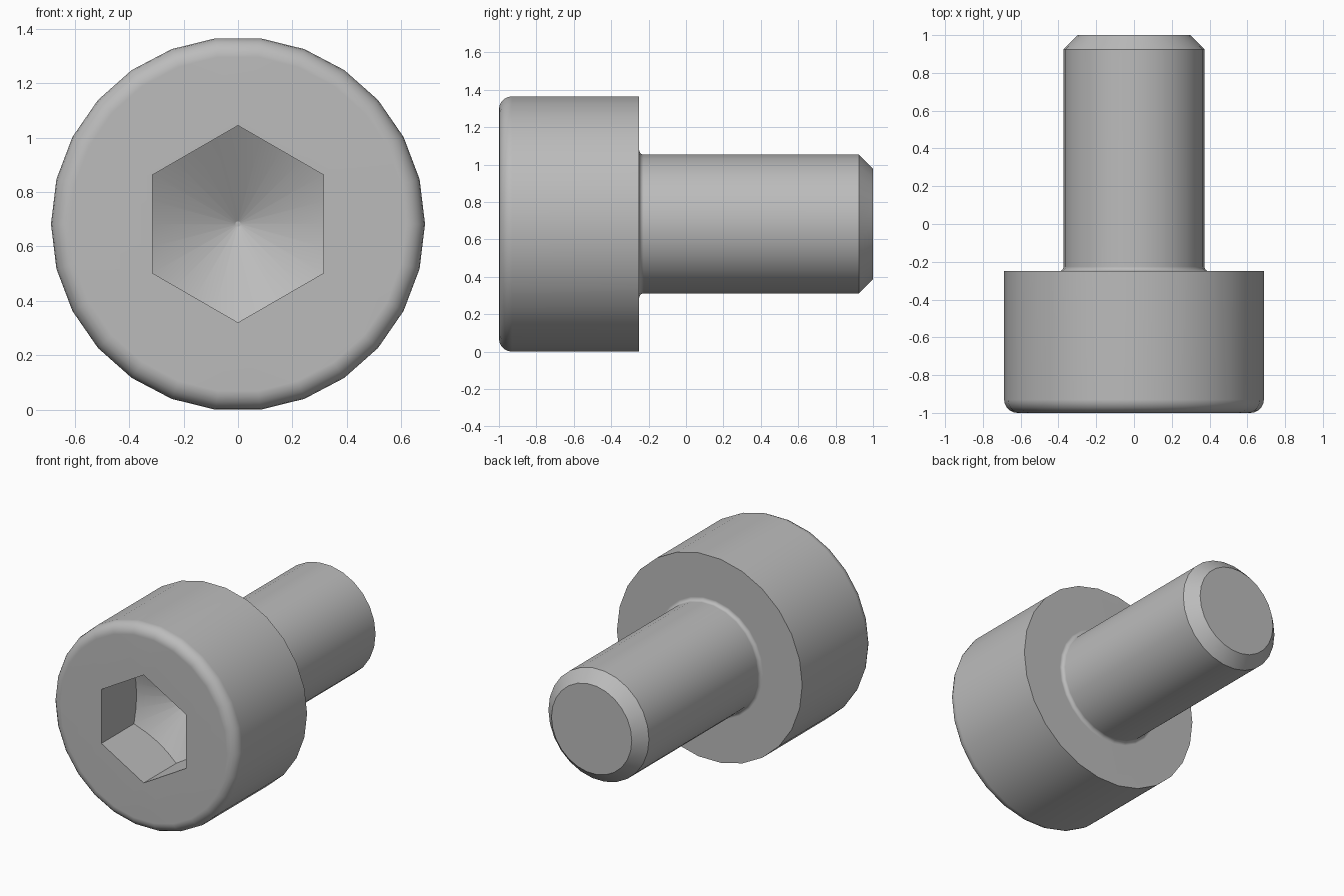
import bpy, bmesh
from math import sin, cos, tan, pi, radians

if "Cube" in bpy.data.objects:
    bpy.data.objects.remove(bpy.data.objects["Cube"], do_unlink=True)

SIDES = 26            # facets around the round parts
HEAD_R, SHANK_R, TIP_R = 0.6875, 0.373, 0.298
HEAD_BACK = -0.25
ROUND, FILLET = 0.07, 0.024
HEX_FLAT = 0.3135     # centre to flat of the socket
HEX_R = HEX_FLAT / cos(pi / 6)
SOCKET_DEPTH = 0.345  # depth at the hexagon corners
CENTRE_Z = HEAD_R * cos(pi / SIDES)

bm = bmesh.new()


def ring(points):
    """Closed loop of vertices from (angle, radius, y)."""
    return [bm.verts.new((r * cos(a), y, CENTRE_Z + r * sin(a))) for a, r, y in points]


def circle(r, y):
    return ring([(2 * pi * i / SIDES, r, y) for i in range(SIDES)])


def bridge(a, b):
    n = len(a)
    for i in range(n):
        j = (i + 1) % n
        bm.faces.new((a[i], a[j], b[j], b[i]))


def arc(cr, cy, radius, start, end, steps):
    """Profile points (r, y) on an arc."""
    angles = [radians(start + (end - start) * i / steps) for i in range(steps + 1)]
    return [(cr + radius * cos(t), cy + radius * sin(t)) for t in angles]


# Turned body: rounded head edge, head, under-head fillet, shank, chamfered tip
profile = arc(HEAD_R - ROUND, ROUND - 1, ROUND, -90, 0, 5)
profile += [(HEAD_R, HEAD_BACK)]
profile += arc(SHANK_R + FILLET, HEAD_BACK + FILLET, FILLET, 270, 180, 4)
profile += [(SHANK_R, 0.925), (TIP_R, 1.0)]
rings = [circle(r, y) for r, y in profile]
for a, b in zip(rings, rings[1:]):
    bridge(a, b)
bm.faces.new(rings[-1])

# Hexagon socket with a drilled cone at the bottom
STEPS = 24
mouth, floor, tip = [], [], []
for i in range(STEPS):
    angle = pi / 2 + 2 * pi * i / STEPS
    offset = (2 * pi * i / STEPS) % (pi / 3) - pi / 6
    r = HEX_FLAT / cos(offset)
    mouth.append((angle, r, -1))
    floor.append((angle, r, SOCKET_DEPTH - 1 + (HEX_R - r) * tan(pi / 6)))
    tip.append((angle, 0.01, SOCKET_DEPTH - 1 + (HEX_R - 0.01) * tan(pi / 6)))
mouth, floor, tip = ring(mouth), ring(floor), ring(tip)
bridge(mouth, floor)
bridge(floor, tip)
bm.faces.new(tip)

# Flat front face between the head edge and the socket
loops = [bm.edges.get((lp[i - 1], lp[i])) for lp in (rings[0], mouth) for i in range(len(lp))]
bmesh.ops.triangle_fill(bm, edges=loops, use_beauty=True, normal=(0, -1, 0))
bmesh.ops.recalc_face_normals(bm, faces=bm.faces[:])

mesh = bpy.data.meshes.new("socket_head_screw")
bm.to_mesh(mesh)
bm.free()
screw = bpy.data.objects.new("socket_head_screw", mesh)
bpy.context.collection.objects.link(screw)

# Plain steel grey
steel = bpy.data.materials.new("steel_grey")
steel.use_nodes = True
colour = (0.5, 0.5, 0.5, 1)
steel.diffuse_color = colour
steel.node_tree.nodes["Principled BSDF"].inputs["Base Color"].default_value = colour
mesh.materials.append(steel)

# Smooth round surfaces, crisp edges, clean flats
bpy.ops.object.select_all(action="DESELECT")
screw.select_set(True)
bpy.context.view_layer.objects.active = screw
bpy.ops.object.shade_smooth_by_angle(angle=radians(30))
weighted = screw.modifiers.new("clean_shading", "WEIGHTED_NORMAL")
weighted.keep_sharp = True
